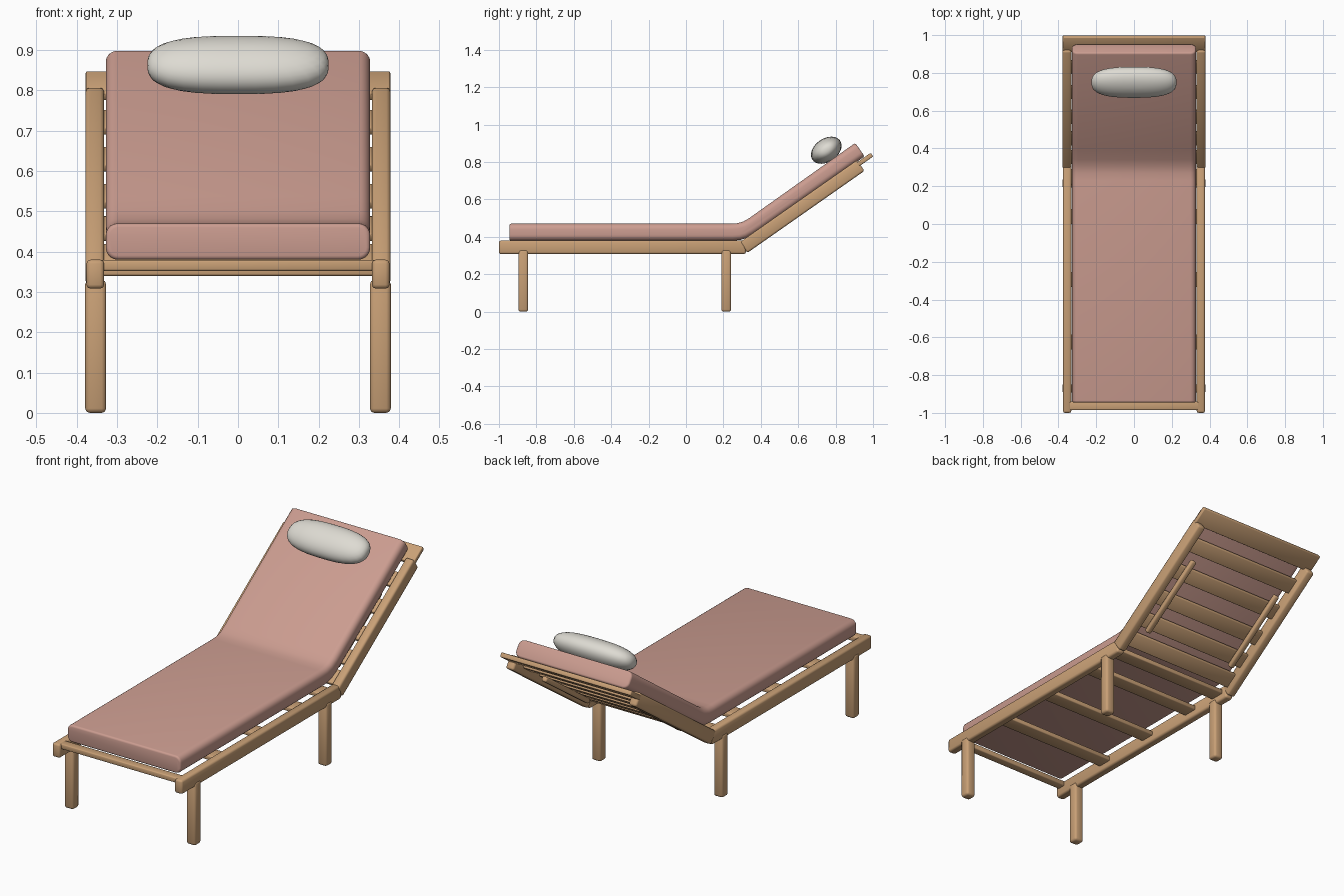
import bpy, bmesh, math
from mathutils import Matrix, Vector

cube = bpy.data.objects.get("Cube")
if cube:
    bpy.data.objects.remove(cube, do_unlink=True)


def material(name, color):
    m = bpy.data.materials.new(name)
    m.use_nodes = True
    m.diffuse_color = (*color, 1)
    for node in m.node_tree.nodes:
        if node.type == 'BSDF_PRINCIPLED':
            node.inputs["Base Color"].default_value = (*color, 1)
    return m


WOOD = material("light wood", (0.58, 0.35, 0.18))
FABRIC = material("dusty pink fabric", (0.60, 0.335, 0.28))
WHITE = material("off white cloth", (0.73, 0.71, 0.65))

# Frames: the level seat, and the back that tilts up from the hinge line
SEAT = Matrix.Identity(4)
BACK = Matrix.Translation((0, 0.30, 0.38)) @ Matrix.Rotation(math.radians(35), 4, 'X')


def finish(name, bm, mat, angle=50):
    bmesh.ops.recalc_face_normals(bm, faces=bm.faces)
    mesh = bpy.data.meshes.new(name)
    bm.to_mesh(mesh)
    bm.free()
    mesh.materials.append(mat)
    mesh.shade_smooth()
    mesh.set_sharp_from_angle(angle=math.radians(angle))
    obj = bpy.data.objects.new(name, mesh)
    bpy.context.collection.objects.link(obj)
    return obj


def beam(name, xs, ys, zs, frame=SEAT, bevel=0.008):
    """Box with softened edges, given by its ranges in a frame."""
    bm = bmesh.new()
    bmesh.ops.create_cube(bm, size=1)
    for v in bm.verts:
        v.co = Vector([(a + b) / 2 + c * (b - a)
                       for (a, b), c in zip((xs, ys, zs), v.co)])
    bmesh.ops.bevel(bm, geom=bm.edges[:], offset=bevel, segments=2,
                    profile=0.5, affect='EDGES')
    bm.transform(frame)
    return finish(name, bm, WOOD)


# Rails, legs and the folded props under the back, on both sides
for side, s in (("left", 1), ("right", -1)):
    def span(a, b):
        return tuple(sorted((s * a, s * b)))
    beam(side + "_seat_rail", span(0.332, 0.376), (-1, 0.32), (0.308, 0.38), bevel=0.01)
    beam(side + "_back_rail", span(0.332, 0.378), (-0.015, 0.75), (-0.07, 0), BACK, 0.01)
    beam(side + "_back_prop", span(0.255, 0.285), (0.12, 0.56), (-0.062, -0.036), BACK)
    for end, y in (("front", -0.87), ("rear", 0.215)):
        beam(f"{side}_{end}_leg", span(0.327, 0.379), (y - 0.026, y + 0.026),
             (0, 0.33), bevel=0.011)

# Seat slats
beam("front_slat", (-0.345, 0.345), (-0.985, -0.94), (0.352, 0.379), bevel=0.005)
for i in range(4):
    y = -0.625 + 0.332 * i if i < 3 else 0.25
    beam(f"seat_slat_{i + 1}", (-0.345, 0.345), (y - 0.04, y + 0.04),
         (0.34, 0.364), bevel=0.005)

# Back slats and the wide head slat
for i, d in enumerate((0.05, 0.17, 0.31, 0.47, 0.63)):
    beam(f"back_slat_{i + 1}", (-0.345, 0.345), (d - 0.04, d + 0.04),
         (-0.037, -0.013), BACK, 0.005)
beam("head_slat", (-0.378, 0.378), (0.735, 0.832), (-0.034, -0.01), BACK, 0.005)

# Mattress: side profile extruded across, with rounded long edges
top = [(-0.945, 0.47), (0.23, 0.47), (0.27, 0.472), (0.305, 0.481),
       (0.34, 0.501), (0.39, 0.537), (0.905, 0.902)]
bottom = [(0.955, 0.83), (0.40, 0.441), (0.36, 0.414), (0.325, 0.394),
          (0.29, 0.383), (0.25, 0.38), (-0.945, 0.38)]
bm = bmesh.new()
face = bm.faces.new([bm.verts.new((-0.328, y, z)) for y, z in top + bottom])
new = bmesh.ops.extrude_face_region(bm, geom=[face])["geom"]
bmesh.ops.translate(bm, vec=(0.656, 0, 0),
                    verts=[g for g in new if isinstance(g, bmesh.types.BMVert)])
bmesh.ops.recalc_face_normals(bm, faces=bm.faces)
long_edges = [e for e in bm.edges if abs(e.verts[0].co.x - e.verts[1].co.x) < 0.01
              and e.calc_length() < 2
              and not all(v.co.y < -0.9 or v.co.y > 0.9 for v in e.verts)]
bmesh.ops.bevel(bm, geom=long_edges, offset=0.03, segments=5, profile=0.5,
                affect='EDGES', clamp_overlap=True)
# Soften the two end outlines
bm.normal_update()
ends = [e for e in bm.edges if len(e.link_faces) == 2
        and e.calc_face_angle(0) > math.radians(60)]
bmesh.ops.bevel(bm, geom=ends, offset=0.01, segments=3, profile=0.5,
                affect='EDGES', clamp_overlap=True)
finish("mattress", bm, FABRIC)

# Pillow: a sphere squared off into a cushion lying on the back
bm = bmesh.new()
bmesh.ops.create_uvsphere(bm, u_segments=32, v_segments=20, radius=1)
for v in bm.verts:
    p = v.co.normalized()
    n = (abs(p.x) ** 2.8 + (p.y ** 2 + p.z ** 2) ** 1.4) ** (1 / 2.8)
    p /= n
    v.co = Vector((p.x * 0.225, p.y * 0.09, p.z * 0.062))
bm.transform(Matrix.Translation((0, 0.75, 0.863)) @ Matrix.Rotation(math.radians(35), 4, 'X'))
finish("pillow", bm, WHITE, 80)
